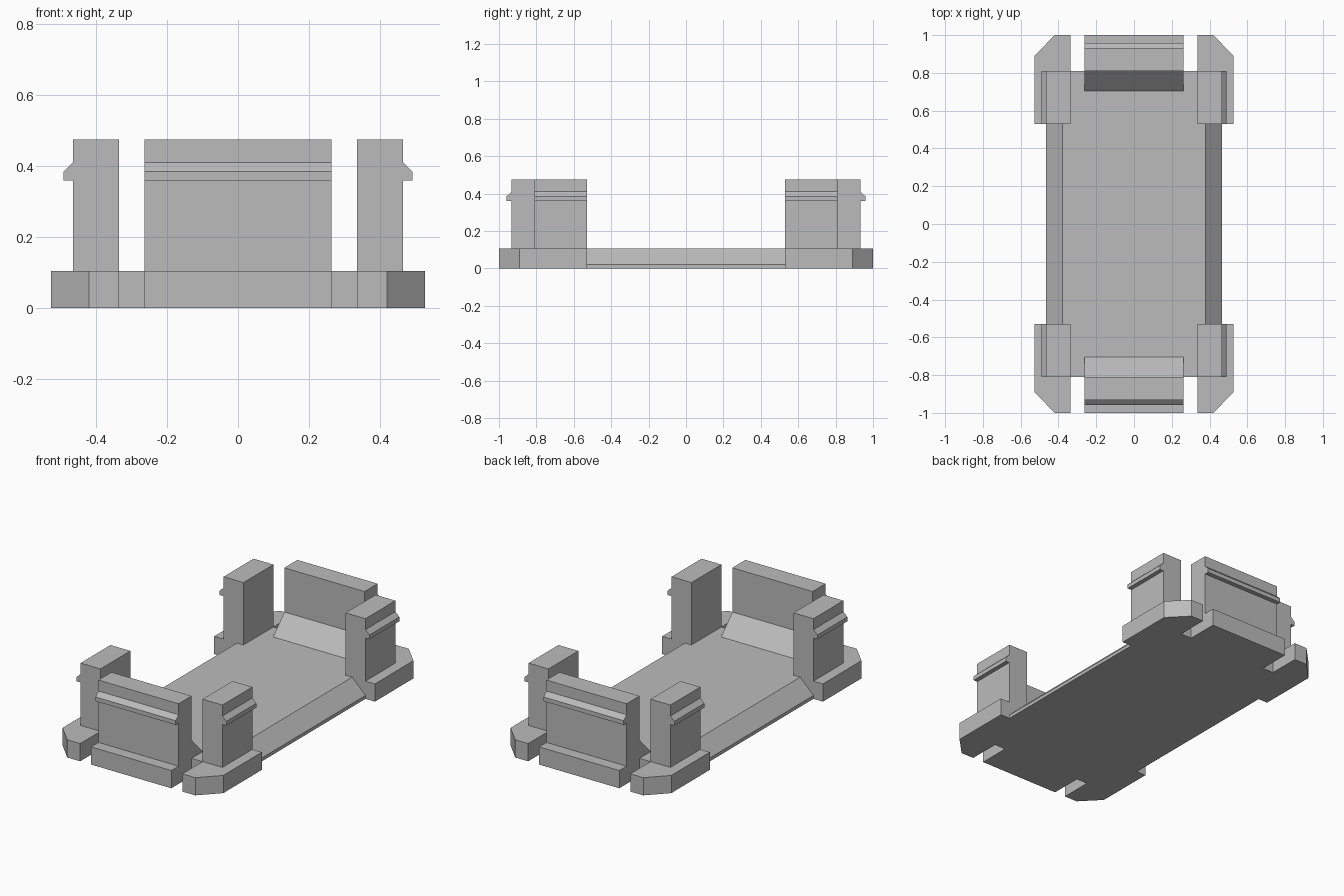
import bpy, bmesh, math
from mathutils import Vector

cube = bpy.data.objects.get("Cube")
if cube:
    bpy.data.objects.remove(cube, do_unlink=True)

GREY = (0.5, 0.5, 0.5, 1)
plastic = bpy.data.materials.new("grey plastic")
plastic.use_nodes = True
plastic.diffuse_color = GREY
plastic.node_tree.nodes["Principled BSDF"].inputs["Base Color"].default_value = GREY

BASE_H, TOP = 0.105, 0.475
POST_IN, POST_OUT = 0.335, 0.465      # posts across the width
PAD_IN, WALL = 0.53, 0.81             # pad start and wall line along the length
CLIP_HALF = 0.263


def finish(name, bm):
    bmesh.ops.recalc_face_normals(bm, faces=bm.faces)
    mesh = bpy.data.meshes.new(name)
    bm.to_mesh(mesh)
    bm.free()
    mesh.materials.append(plastic)
    obj = bpy.data.objects.new(name, mesh)
    bpy.context.collection.objects.link(obj)
    return obj


def prism(bm, points, offset):
    """Extrude a closed outline along a vector; returns the end vertices."""
    face = bm.faces.new([bm.verts.new(p) for p in points])
    out = bmesh.ops.extrude_face_region(bm, geom=[face], use_keep_orig=True)["geom"]
    ends = [v for v in out if isinstance(v, bmesh.types.BMVert)]
    bmesh.ops.translate(bm, verts=ends, vec=Vector(offset))
    return ends


def snap_profile(foot, inner, outer, lip):
    """Upright section with a snap ridge on its outer side."""
    return foot + [(inner, TOP), (outer, TOP), (outer, 0.41), (outer + lip, 0.385),
                   (outer + lip, 0.36), (outer, 0.36), (outer, BASE_H)]


# Base plate: one quarter outline mirrored around, with notches and cut corners
quarter = [(POST_OUT, PAD_IN), (0.527, PAD_IN), (0.527, 0.89), (0.42, 1),
           (POST_IN, 1), (POST_IN, WALL), (CLIP_HALF, WALL), (CLIP_HALF, 1)]
half = quarter + [(-x, y) for x, y in reversed(quarter)]
outline = half + [(-x, -y) for x, y in half]
bm = bmesh.new()
lip_height = 0.02
prism(bm, [(x, y, 0) for x, y in outline], (0, 0, lip_height))
lid = [f for f in bm.faces if f.calc_center_median().z > lip_height - 0.001]
out = bmesh.ops.extrude_face_region(bm, geom=lid)["geom"]
top = [v for v in out if isinstance(v, bmesh.types.BMVert)]
bmesh.ops.translate(bm, verts=top, vec=(0, 0, BASE_H - lip_height))
# Slope the long sides between the corner pads
for v in top:
    if abs(abs(v.co.x) - POST_OUT) < 0.001 and abs(v.co.y) < PAD_IN + 0.001:
        v.co.x = math.copysign(0.378, v.co.x)
bmesh.ops.recalc_face_normals(bm, faces=bm.faces)
bmesh.ops.dissolve_limit(bm, angle_limit=0.01, verts=bm.verts, edges=bm.edges)
finish("base_plate", bm)

# End walls with an inner gusset and an outer snap ridge
wall = snap_profile([(0.705, BASE_H), (WALL, 0.213)], WALL, 0.932, 0.027)
for name, s in (("front_wall", -1), ("back_wall", 1)):
    bm = bmesh.new()
    prism(bm, [(-CLIP_HALF, s * y, z) for y, z in wall], (2 * CLIP_HALF, 0, 0))
    finish(name, bm)

# Corner posts with a ridge facing sideways
post = snap_profile([(POST_IN, BASE_H)], POST_IN, POST_OUT, 0.026)
for end, sy in (("front", -1), ("back", 1)):
    for side, sx in (("left", 1), ("right", -1)):
        bm = bmesh.new()
        prism(bm, [(sx * x, sy * PAD_IN, z) for x, z in post], (0, sy * (WALL - PAD_IN), 0))
        finish(f"{end}_{side}_post", bm)
